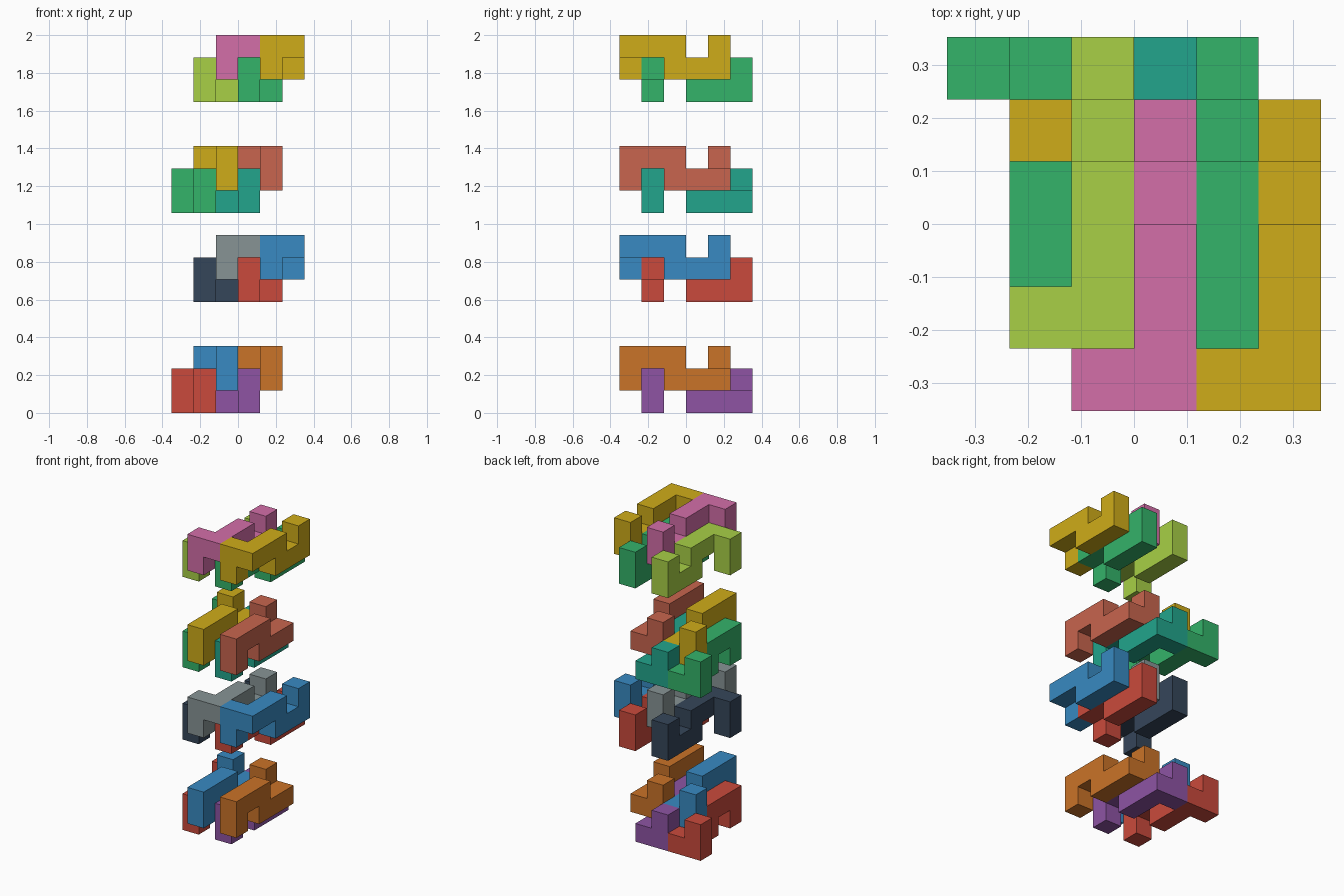
import bpy, bmesh
from mathutils import Vector

if "Cube" in bpy.data.objects:
    bpy.data.objects.remove(bpy.data.objects["Cube"])

U = 2 / 17  # one cube cell

# Bent bar (x, y, z cells): stepped body, upturned end, two-cell hook at the side
HOOK_FRONT = [(0, 0, 1), (0, 1, 1), (0, 2, 1), (0, 2, 0), (0, 3, 0), (0, 4, 0), (0, 4, 1),
              (-1, 0, 1), (-1, 0, 0)]
# Same bar turned half a turn about x
HOOK_BACK = [(x, 4 - y, 1 - z) for x, y, z in HOOK_FRONT]


def material(name, rgb):
    mat = bpy.data.materials.get(name) or bpy.data.materials.new(name)
    lin = [((c / 255 + 0.055) / 1.055) ** 2.4 for c in rgb]
    mat.diffuse_color = (*lin, 1)
    mat.use_nodes = True
    mat.node_tree.nodes["Principled BSDF"].inputs["Base Color"].default_value = mat.diffuse_color
    return mat


def make_piece(name, cells, offset, mat):
    """Outer skin of a group of cube cells, merged into flat faces."""
    solid = {tuple(a + b for a, b in zip(c, offset)) for c in cells}
    bm = bmesh.new()
    for cell in solid:
        for axis in range(3):
            for side in (0, 1):
                n = list(cell)
                n[axis] += 2 * side - 1
                if tuple(n) in solid:
                    continue
                b, c = (axis + 1) % 3, (axis + 2) % 3
                quad = []
                for i, j in ((0, 0), (1, 0), (1, 1), (0, 1)):
                    p = Vector(cell)
                    p[axis] += side
                    p[b] += i
                    p[c] += j
                    quad.append(bm.verts.new((p - Vector((3, 3, 0))) * U))
                bm.faces.new(quad if side else quad[::-1])
    bmesh.ops.remove_doubles(bm, verts=bm.verts, dist=1e-4)
    bmesh.ops.dissolve_limit(bm, angle_limit=0.01, verts=bm.verts, edges=bm.edges)
    bm.normal_update()
    mesh = bpy.data.meshes.new(name)
    bm.to_mesh(mesh)
    bm.free()
    mesh.materials.append(mat)
    bpy.context.collection.objects.link(bpy.data.objects.new(name, mesh))


COLORS = {
    "orange": (202, 115, 40), "blue": (56, 138, 194), "purple": (142, 84, 164),
    "red": (202, 74, 60), "grey": (135, 148, 149), "slate": (53, 70, 90),
    "salmon": (200, 101, 78), "gold": (207, 172, 25), "teal": (34, 165, 140),
    "green": (52, 179, 106), "pink": (212, 110, 169), "lime": (168, 208, 70),
}

# Layers: base height, bar type, x of the upper right bar,
# colours of upper right, upper left, lower right, lower left bars
LAYERS = [
    ("bottom", 0, HOOK_BACK, 4, ("orange", "blue", "purple", "red")),
    ("lower_middle", 5, HOOK_FRONT, 5, ("blue", "grey", "red", "slate")),
    ("upper_middle", 9, HOOK_BACK, 4, ("salmon", "gold", "teal", "green")),
    ("top", 14, HOOK_FRONT, 5, ("gold", "pink", "green", "lime")),
]
SLOTS = [("upper_right", 0, 0, 1), ("upper_left", -2, 0, 1),
         ("lower_right", -1, 1, 0), ("lower_left", -3, 1, 0)]

for layer, z, cells, x, colors in LAYERS:
    for (slot, dx, dy, dz), col in zip(SLOTS, colors):
        make_piece(f"{layer}_{slot}_bar", cells, (x + dx, dy, z + dz),
                   material(col, COLORS[col]))
